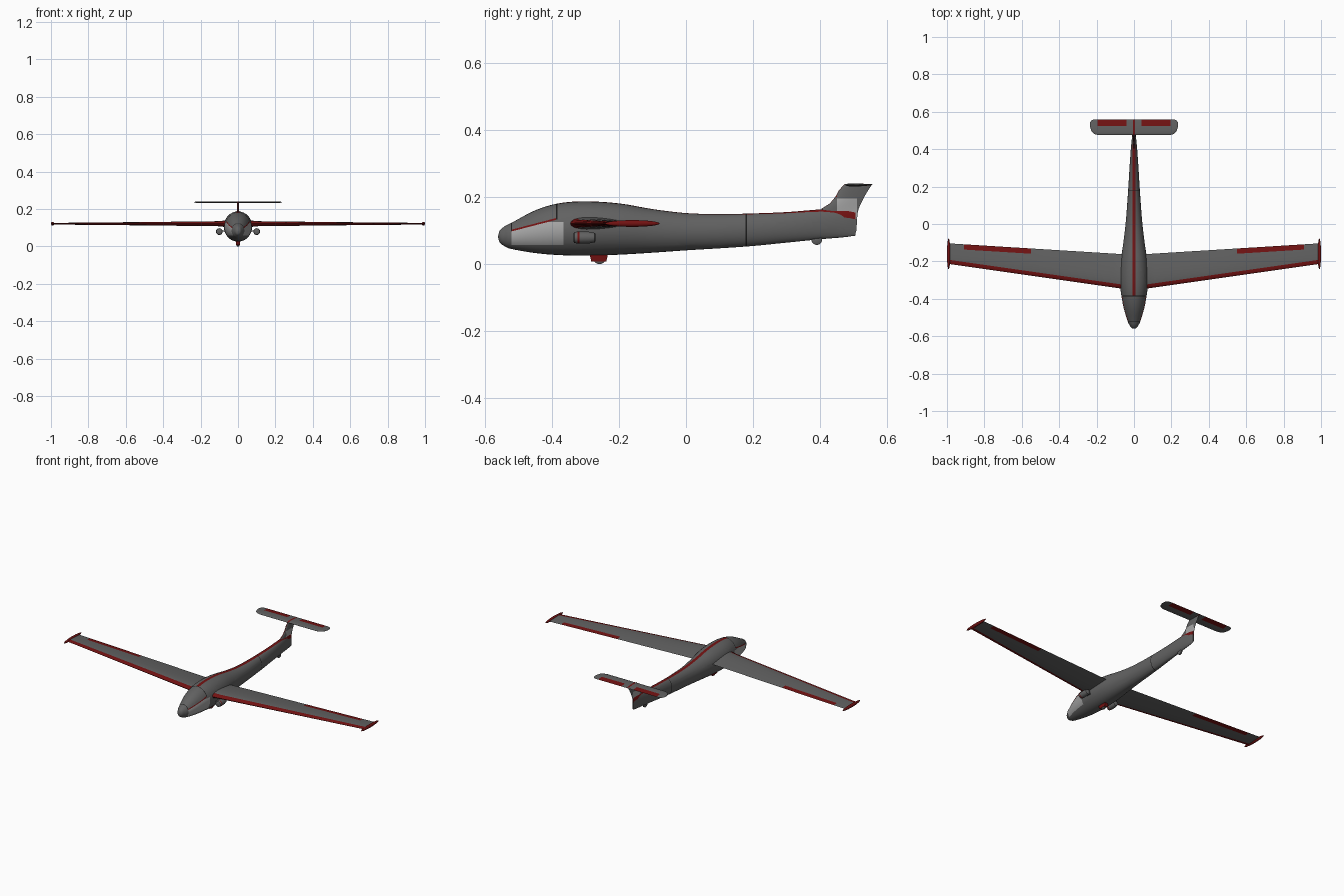
import bpy, bmesh, math
from mathutils import Vector

cube = bpy.data.objects.get("Cube")
if cube:
    bpy.data.objects.remove(cube, do_unlink=True)


def material(name, colour):
    m = bpy.data.materials.new(name)
    m.use_nodes = True
    m.diffuse_color = (*colour, 1)
    bsdf = m.node_tree.nodes["Principled BSDF"]
    bsdf.inputs["Base Color"].default_value = (*colour, 1)
    bsdf.inputs["Roughness"].default_value = 0.6
    return m


GREY, RED, DARK, LIGHT = range(4)
MATS = [material("body grey", (0.12, 0.12, 0.12)), material("deep red", (0.17, 0.006, 0.006)),
        material("seam black", (0.012, 0.012, 0.012)), material("panel light grey", (0.38, 0.38, 0.38))]


def finish(name, bm, rule, cuts=()):
    """Cut the skin along planes, colour faces by rule, and make the object."""
    for co, no in cuts:
        geom = bm.verts[:] + bm.edges[:] + bm.faces[:]
        bmesh.ops.bisect_plane(bm, geom=geom, dist=1e-5, plane_co=co, plane_no=no)
    bmesh.ops.recalc_face_normals(bm, faces=bm.faces[:])
    for f in bm.faces:
        f.material_index = rule(f.calc_center_median(), f.normal)
    mesh = bpy.data.meshes.new(name)
    bm.to_mesh(mesh)
    bm.free()
    for m in MATS:
        mesh.materials.append(m)
    ob = bpy.data.objects.new(name, mesh)
    bpy.context.collection.objects.link(ob)
    bpy.ops.object.select_all(action='DESELECT')
    ob.select_set(True)
    bpy.context.view_layer.objects.active = ob
    bpy.ops.object.shade_smooth_by_angle(angle=math.radians(40))
    return ob


def loft(rings):
    """Skin a list of closed rings and cap both ends."""
    bm = bmesh.new()
    loops = [[bm.verts.new(p) for p in ring] for ring in rings]
    n = len(loops[0])
    for a, b in zip(loops, loops[1:]):
        for i in range(n):
            j = (i + 1) % n
            bm.faces.new((a[i], a[j], b[j], b[i]))
    bm.faces.new(loops[0])
    bm.faces.new(loops[-1])
    return bm


def foil(lead, trail, thick, place, steps=12):
    """One airfoil ring; place(offset, y) turns it into a 3D point."""
    cs = [(1 - math.cos(math.pi * i / steps)) / 2 for i in range(steps + 1)]

    def half(c):
        return 5 * thick * (0.2969 * c ** .5 - 0.126 * c - 0.3516 * c**2 + 0.2843 * c**3 - 0.1036 * c**4)
    upper = [(half(c), c) for c in cs]
    lower = [(-half(c), c) for c in cs[-2:0:-1]]
    return [place(h, lead + c * (trail - lead)) for h, c in upper + lower]


def smooth_path(pts, steps=4):
    """Catmull-Rom refinement of station tuples."""
    p = [Vector(q) for q in pts]
    p = [p[0]] + p + [p[-1]]
    out = []
    for a, b, c, d in zip(p, p[1:], p[2:], p[3:]):
        for k in range(steps):
            t = k / steps
            out.append(.5 * (2*b + (c-a)*t + (2*a-5*b+4*c-d)*t*t + (3*b-a-3*c+d)*t**3))
    return out + [p[-1]]


def across(axis, *values):
    no = Vector([float(i == axis) for i in range(3)])
    return [(no * v, no) for v in values]


# Fuselage: y, bottom, top and half width of each station
STATIONS = [(-.56, .079, .083, .002), (-.555, .064, .1, .014), (-.54, .053, .113, .024),
            (-.52, .045, .123, .034), (-.45, .033, .16, .055), (-.38, .027, .181, .068),
            (-.3, .025, .187, .076), (-.2, .028, .181, .071), (-.1, .034, .164, .057),
            (0, .041, .152, .045), (.1, .047, .149, .037), (.2, .054, .151, .03),
            (.3, .064, .155, .024), (.4, .074, .163, .017), (.47, .08, .165, .01),
            (.505, .085, .155, .004)]


def sill(y):
    return .1 + .26 * (y + .52)


def body_colour(c, n):
    above = c.z > sill(c.y)
    if abs(c.y - .18) < .002 or above and (abs(c.y + .385) < .002 or abs(c.y + .52) < .0015):
        return DARK
    if abs(c.x) < .009 and c.y > -.383 and c.z > .135:
        return RED
    if -.52 < c.y < -.387 and abs(c.z - sill(c.y)) < .0026:
        return RED
    if -.52 < c.y < -.365 and .057 < c.z < min(sill(c.y), .125):
        return LIGHT
    return GREY


rings = []
for y, lo, hi, w in smooth_path(STATIONS):
    turn = [2 * math.pi * i / 32 for i in range(32)]
    rings.append([(w * math.cos(a), y, (lo + hi) / 2 + (hi - lo) / 2 * math.sin(a)) for a in turn])
slope = Vector((0, -.26, 1))
cuts = (across(0, -.009, .009) + across(2, .057, .125)
        + across(1, -.5215, -.5185, -.387, -.383, -.365, .178, .182)
        + [(Vector((0, -.52, .1 + d)), slope) for d in (-.0026, .0026)])
finish("fuselage", loft(rings), body_colour, cuts)

# Wing: one tapered span from tip to tip, thicker at the root fairing
half_wing = [(x, -.355 + .143 * x, -.165 + .062 * x, t)
             for x, t in ((0, .04), (.07, .037), (.085, .031), (.11, .027), (.5, .018), (.985, .009))]


def span(half):
    return [(-x, *rest) for x, *rest in half[:0:-1]] + half


def wing_colour(c, n):
    x = abs(c.x)
    if c.y < -.333 + .143 * x or .55 < x < .91 and c.y > -.193 + .062 * x:
        return RED
    return GREY


cuts = across(0, -.91, -.55, .55, .91)
for s in (-1, 1):
    cuts += [(Vector((0, -.333, 0)), Vector((-.143 * s, 1, 0))),
             (Vector((0, -.193, 0)), Vector((-.062 * s, 1, 0)))]
finish("wing", loft([foil(a, b, t, lambda h, y, x=x: (x, y, .121 + h))
                     for x, a, b, t in span(half_wing)]), wing_colour, cuts)

# Tailplane with red elevators and a centre stripe
half_tail = [(0, .475, .56, .01), (.19, .475, .56, .009), (.21, .48, .56, .008),
             (.225, .492, .556, .007), (.234, .515, .545, .003)]


def tail_colour(c, n):
    x = abs(c.x)
    return RED if x < .005 or .04 < x < .195 and c.y > .525 else GREY


finish("tailplane", loft([foil(a, b, t, lambda h, y, x=x: (x, y, .236 + h))
                          for x, a, b, t in span(half_tail)]), tail_colour,
       across(0, -.195, -.04, -.005, .005, .04, .195) + across(1, .525))

# Fin: swept upright foil with a light panel on each side
fin = [(.084, .4, .503, .01), (.1, .4, .508, .012), (.15, .395, .511, .014), (.166, .405, .515, .014),
       (.18, .428, .521, .014), (.2, .445, .531, .013), (.22, .456, .543, .012), (.238, .472, .555, .011)]


def fin_colour(c, n):
    if .45 < c.y < .51 and .135 < c.z < .195:
        return LIGHT
    return RED if n.y < -.4 and c.z > .16 else GREY


finish("fin", loft([foil(a, b, t, lambda h, y, z=z: (h, y, z)) for z, a, b, t in fin]),
       fin_colour, across(1, .45, .51) + across(2, .135, .195))


def spun(name, profile, centre, rule, axis=1, sides=20):
    """Round part from (position, radius) pairs along the y or x axis."""
    rings = []
    for p, r in profile:
        ring = []
        for i in range(sides):
            a = 2 * math.pi * i / sides
            u, v = r * math.cos(a), r * math.sin(a)
            ring.append(Vector(centre) + Vector((u, p, v) if axis else (p, u, v)))
        rings.append(ring)
    return finish(name, loft(rings), rule)


# Wing tip bodies, and small pods on struts beside the fuselage
for side, s in (("left", 1), ("right", -1)):
    bm = bmesh.new()
    bmesh.ops.create_uvsphere(bm, u_segments=16, v_segments=12, radius=1)
    for v in bm.verts:
        v.co = Vector((s * (.991 + .009 * v.co.x), -.16 + .082 * v.co.z, .121 + .01 * v.co.y))
    finish(side + "_wing_tip", bm, lambda c, n: RED)
    spun(side + "_pod", [(-.335, .013), (-.333, .016), (-.323, .018), (-.318, .018),
                         (-.29, .0175), (-.272, .014), (-.27, .011)], (s * .1, 0, .079),
         lambda c, n: RED if -.323 < c.y < -.318 else GREY)
    bm = bmesh.new()
    bmesh.ops.create_cube(bm, size=1)
    for v in bm.verts:
        v.co = Vector((s * .078 + .03 * v.co.x, -.3 + .03 * v.co.y, .082 + .006 * v.co.z))
    finish(side + "_pod_strut", bm, lambda c, n: GREY)

# Main wheel in a tapered red housing, and the tail wheel
bm = bmesh.new()
bmesh.ops.create_cube(bm, size=1)
for v in bm.verts:
    k = 1 if v.co.z > 0 else .8
    v.co = Vector((.024 * k * v.co.x, -.26 + .056 * k * v.co.y, .02 + .024 * v.co.z))
finish("wheel_housing", bm, lambda c, n: RED)
for name, y, z, r in (("main_wheel", -.258, .02, .02), ("tail_wheel", .39, .073, .016)):
    w = r * .4
    spun(name, [(-w, r * .8), (-w * .6, r), (w * .6, r), (w, r * .8)], (0, y, z),
         lambda c, n: GREY, axis=0)
